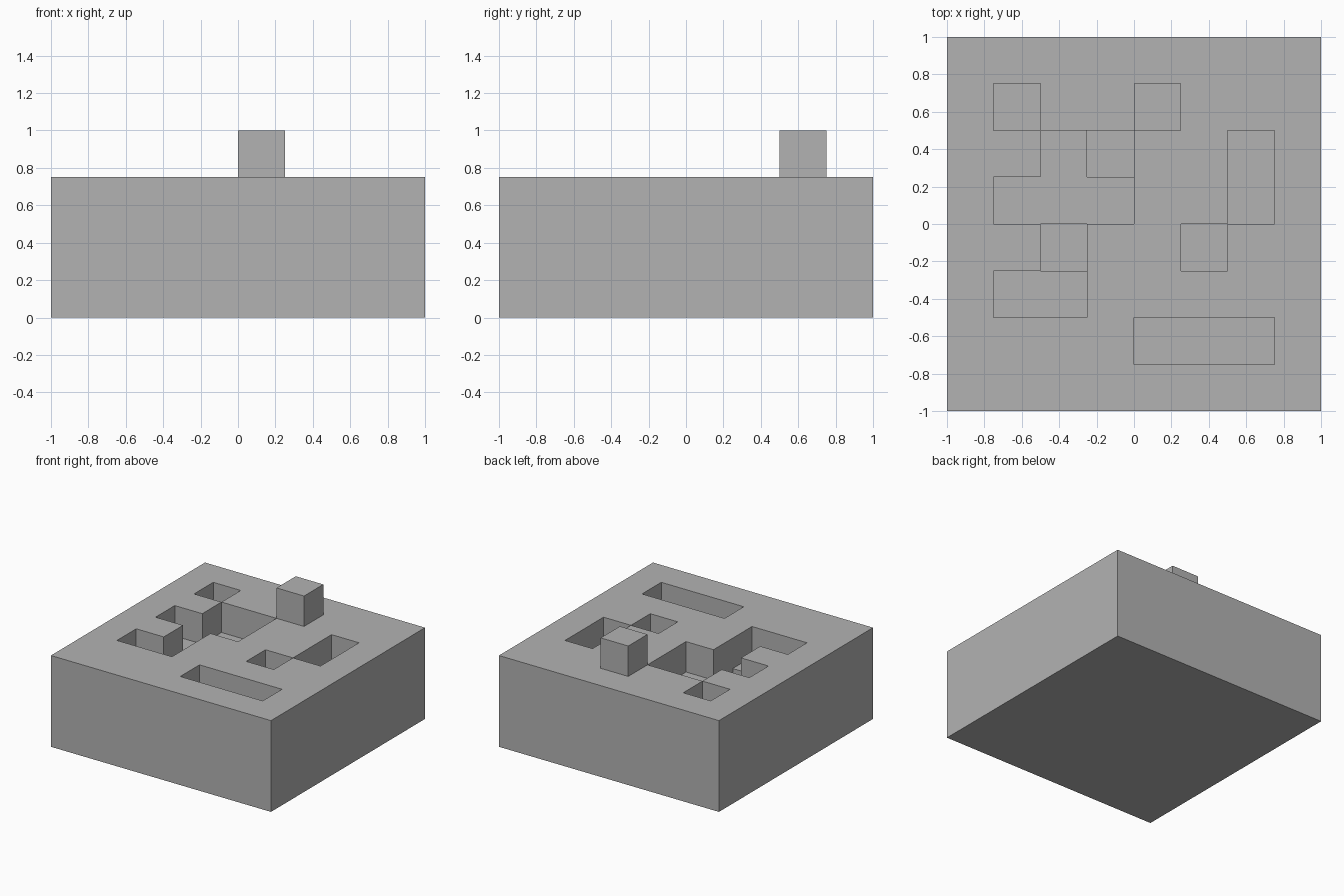
import bpy

UNIT = 0.25   # size of one grid step
TOP = 3       # block height in steps

cube = bpy.data.objects.get("Cube")
if cube:
    bpy.data.objects.remove(cube, do_unlink=True)

grey = bpy.data.materials.new("plain_grey")
grey.use_nodes = True
colour = (0.45, 0.45, 0.45, 1)
grey.diffuse_color = colour
grey.node_tree.nodes["Principled BSDF"].inputs["Base Color"].default_value = colour


def box(name, x0, x1, y0, y1, z0, z1):
    """Axis-aligned box given in grid steps."""
    low, high = (x0, y0, z0), (x1, y1, z1)
    bpy.ops.mesh.primitive_cube_add(size=1)
    obj = bpy.context.object
    obj.name = name
    obj.location = [(a + b) / 2 * UNIT for a, b in zip(low, high)]
    obj.scale = [(b - a) * UNIT for a, b in zip(low, high)]
    bpy.ops.object.transform_apply(location=True, rotation=False, scale=True)
    obj.data.materials.append(grey)
    return obj


# Solid block with a single raised cube
base = box("base_block", -4, 4, -4, 4, 0, TOP)
box("raised_cube", 0, 1, 2, 3, TOP, TOP + 1)

# Recesses: x range, y range, depth in steps
recesses = {
    "back_left_pit": (-3, -2, 2, 3, 1),
    "wide_trench": (-3, 0, 0, 1, 1),
    "wide_trench_back": (-2, 0, 0, 2, 1),
    "trench_deep_corner": (-1, 0, 1, 2, 2),
    "side_trench": (-3, -1, -2, -1, 1),
    "linking_deep_pit": (-2, -1, -1, 0, 2),
    "long_slot": (2, 3, 0, 2, 1),
    "small_pit": (1, 2, -1, 0, 1),
    "front_slot": (0, 3, -3, -2, 1),
}

for name, (x0, x1, y0, y1, depth) in recesses.items():
    cutter = box(name + "_cutter", x0, x1, y0, y1, TOP - depth, TOP + 1)
    cutter.hide_render = True
    cut = base.modifiers.new(name, "BOOLEAN")
    cut.operation = "DIFFERENCE"
    cut.solver = "EXACT"
    cut.object = cutter
    bpy.context.view_layer.objects.active = base
    bpy.ops.object.modifier_apply(modifier=name)
    bpy.data.objects.remove(cutter, do_unlink=True)
